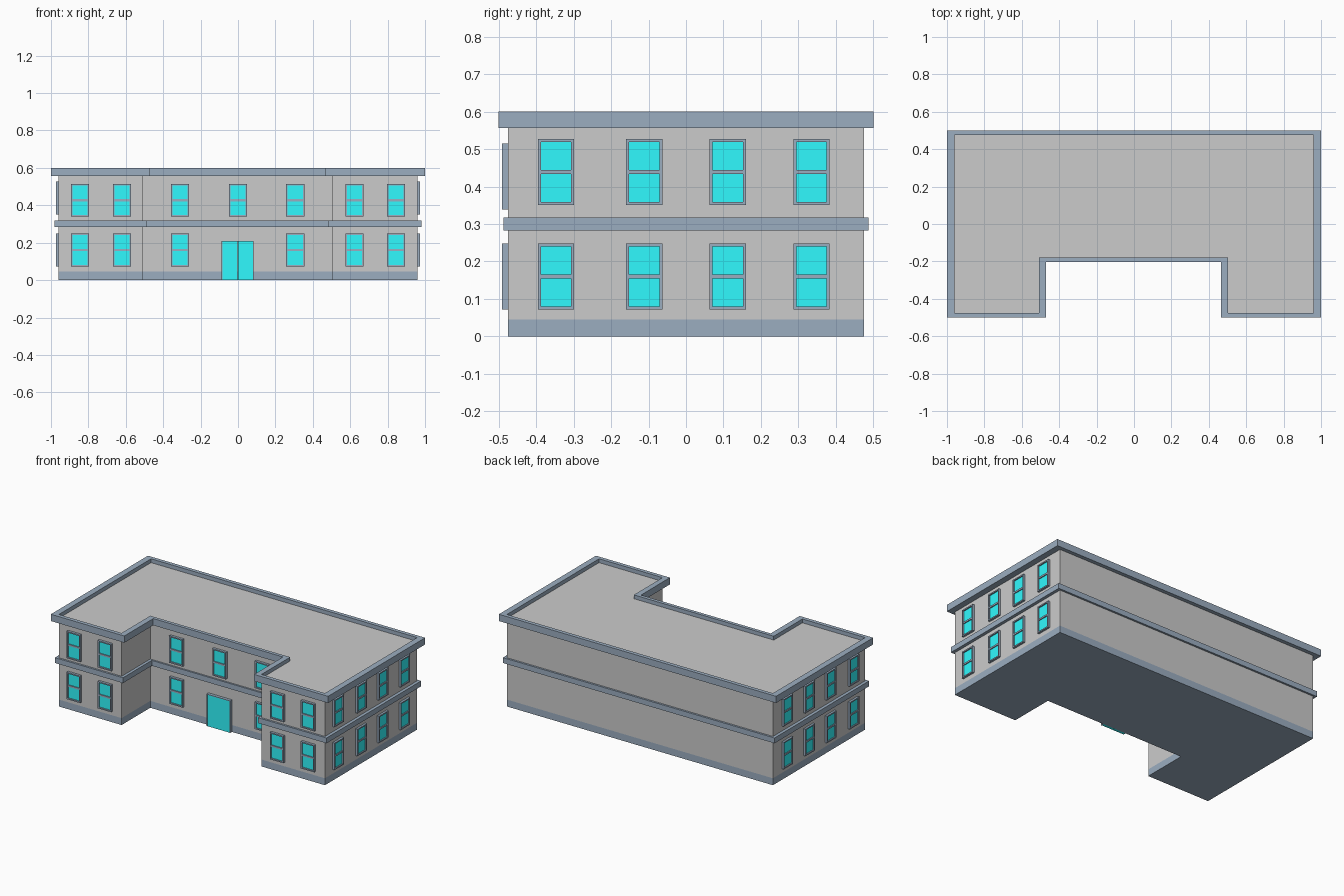
import bpy, bmesh
from mathutils import Matrix, Vector

if "Cube" in bpy.data.objects:
    bpy.data.objects.remove(bpy.data.objects["Cube"])


def material(name, rgb):
    m = bpy.data.materials.new(name)
    m.diffuse_color = (*rgb, 1)
    m.use_nodes = True
    m.node_tree.nodes["Principled BSDF"].inputs["Base Color"].default_value = m.diffuse_color
    return m


trim = material("slate_trim", (0.33, 0.42, 0.53))
glass = material("cyan_glass", (0.03, 0.95, 1.0))


def finish(name, bm, mat=None):
    bmesh.ops.recalc_face_normals(bm, faces=bm.faces)
    me = bpy.data.meshes.new(name)
    bm.to_mesh(me)
    bm.free()
    ob = bpy.data.objects.new(name, me)
    bpy.context.collection.objects.link(ob)
    if mat:
        me.materials.append(mat)
    return ob


# U-shaped plan; t = 0 is the wall line, t = 1 the full cornice overhang
def plan(t):
    x, y = 0.96 + 0.04 * t, 0.475 + 0.025 * t
    l, r, n = -0.507 + 0.037 * t, 0.502 - 0.036 * t, -0.18 - 0.022 * t
    return [(-x, -y), (l, -y), (l, n), (r, n), (r, -y), (x, -y), (x, y), (-x, y)]


def prism(name, z0, z1, mat=None):
    bm = bmesh.new()
    f = bm.faces.new([bm.verts.new((x, y, z0)) for x, y in plan(0)])
    ext = bmesh.ops.extrude_face_region(bm, geom=[f], use_keep_orig=True)["geom"]
    bmesh.ops.translate(bm, vec=(0, 0, z1 - z0),
                        verts=[v for v in ext if isinstance(v, bmesh.types.BMVert)])
    return finish(name, bm, mat)


def ring(name, t, z0, z1):
    bm = bmesh.new()
    loops = [[bm.verts.new((x, y, z)) for x, y in plan(k)]
             for k, z in ((0, z0), (t, z0), (t, z1), (0, z1))]
    for a in range(4):
        A, B = loops[a], loops[(a + 1) % 4]
        for i in range(8):
            j = (i + 1) % 8
            bm.faces.new((A[i], A[j], B[j], B[i]))
    return finish(name, bm, trim)


# Panel parts: u across, z up, d outwards from the wall (local -y)
def box(bm, u0, u1, z0, z1, d0, d1):
    m = Matrix.Translation(((u0 + u1) / 2, -(d0 + d1) / 2, (z0 + z1) / 2)) \
        @ Matrix.Diagonal((u1 - u0, d1 - d0, z1 - z0, 1))
    bmesh.ops.create_cube(bm, size=1, matrix=m)


def framed(name, w, h, b, sill, depth, pane_depth, rail=0.0):
    bm, u = bmesh.new(), w / 2
    box(bm, -u, -u + b, 0, h, 0, depth)
    box(bm, u - b, u, 0, h, 0, depth)
    box(bm, -u + b, u - b, h - b, h, 0, depth)
    if sill:
        box(bm, -u + b, u - b, 0, b, 0, depth)
    if rail:
        box(bm, -u + b, u - b, h / 2 - rail / 2, h / 2 + rail / 2, 0, depth - 0.002)
    frame = finish(name + "_frame", bm, trim)
    bm = bmesh.new()
    z0 = b if sill else 0
    if rail:
        box(bm, -u + b, u - b, z0, h / 2 - rail / 2, 0, pane_depth)
        box(bm, -u + b, u - b, h / 2 + rail / 2, h - b, 0, pane_depth)
    else:
        box(bm, -u + b, -0.001, z0, h - b, 0, pane_depth)
        box(bm, 0.001, u - b, z0, h - b, 0, pane_depth)
    return frame, finish(name + "_glass", bm, glass)


def place(parts, pos, turn=0):
    for p in parts:
        p.matrix_world = Matrix.Translation(Vector(pos)) @ Matrix.Rotation(turn, 4, 'Z')


def window(pos, turn=0):
    place(framed("window", 0.097, 0.176, 0.008, True, 0.016, 0.008, 0.011), pos, turn)


# Building shell
prism("plinth", 0, 0.045, trim)
prism("walls", 0.045, 0.575)
ring("floor_band", 0.5, 0.283, 0.318)
ring("roof_cornice", 1.0, 0.556, 0.6)

# Front windows on the wings and the recessed centre
for z in (0.072, 0.339):
    for x in (-0.845, -0.62, 0.622, 0.845):
        window((x, -0.475, z))
    for x in (-0.311, 0.0, 0.306):
        if x or z > 0.2:
            window((x, -0.18, z))

# End-wall windows on both sides
for z in (0.072, 0.351):
    for y in (-0.347, -0.111, 0.111, 0.335):
        window((0.958, y, z), 1.5707963)
        window((-0.958, y, z), -1.5707963)

# Double entrance door
place(framed("door", 0.17, 0.21, 0.004, False, 0.02, 0.017), (-0.002, -0.18, 0))
